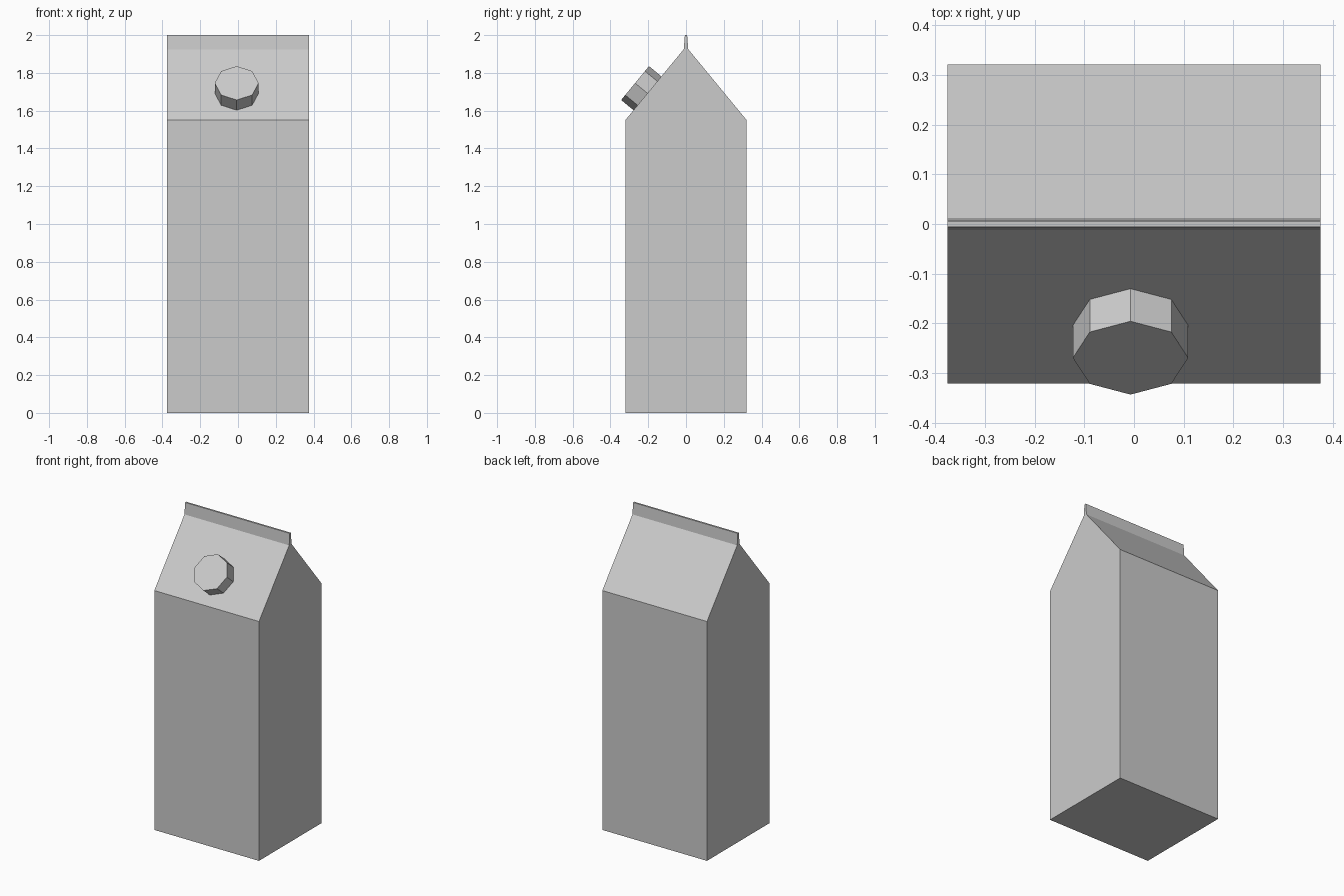
import bpy, bmesh
from mathutils import Vector, Matrix

if "Cube" in bpy.data.objects:
    bpy.data.objects.remove(bpy.data.objects["Cube"])

HALF_X = 0.375
EAVE = (0.321, 1.55)     # half depth, height where the roof starts
RIDGE = (0.012, 1.925)   # half depth, height where the top fin starts


def add_object(name, bm):
    bmesh.ops.recalc_face_normals(bm, faces=bm.faces)
    mesh = bpy.data.meshes.new(name)
    bm.to_mesh(mesh)
    bm.free()
    obj = bpy.data.objects.new(name, mesh)
    bpy.context.collection.objects.link(obj)
    return obj


# Carton: mirrored gable profile extruded along x
half = [(0.321, 0.0), EAVE, RIDGE, (0.006, 2.0)]
profile = half + [(-y, z) for y, z in reversed(half)]
bm = bmesh.new()
face = bm.faces.new([bm.verts.new((-HALF_X, y, z)) for y, z in profile])
ext = bmesh.ops.extrude_face_region(bm, geom=[face], use_keep_orig=True)
bmesh.ops.translate(bm, vec=(2 * HALF_X, 0, 0),
                    verts=[v for v in ext["geom"] if isinstance(v, bmesh.types.BMVert)])
add_object("carton", bm)

# Screw cap: octagonal cylinder standing on the front roof slope
slope = Vector((0, EAVE[0] - RIDGE[0], RIDGE[1] - EAVE[1])).normalized()
normal = Vector((0, -slope.z, slope.y))
depth, sink = 0.09, 0.005
seat = Vector((-0.007, -EAVE[0], EAVE[1])) + slope * 0.184
rot = normal.to_track_quat('Z', 'Y').to_matrix().to_4x4()
bm = bmesh.new()
bmesh.ops.create_cone(bm, cap_ends=True, segments=8, radius1=0.116, radius2=0.116, depth=depth,
                      matrix=Matrix.Translation(seat + normal * (depth / 2 - sink)) @ rot)
add_object("screw_cap", bm)
